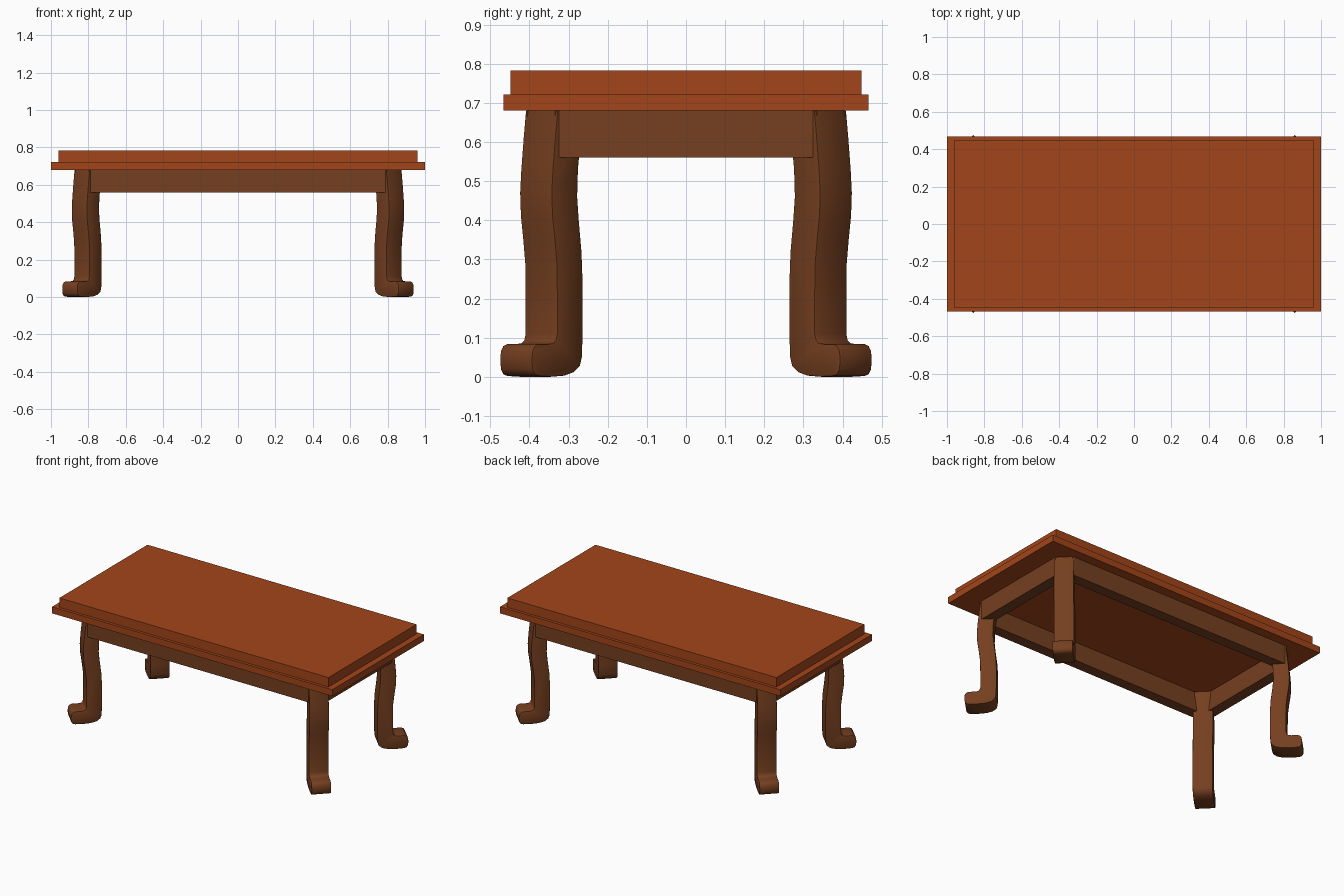
import bpy, bmesh, math

if "Cube" in bpy.data.objects:
    bpy.data.objects.remove(bpy.data.objects["Cube"])

def material(name, rgb):
    m = bpy.data.materials.new(name)
    m.diffuse_color = (*rgb, 1)
    m.use_nodes = True
    m.node_tree.nodes["Principled BSDF"].inputs["Base Color"].default_value = m.diffuse_color
    return m

RED_WOOD = material("red_wood", (0.36, 0.06, 0.01))
BROWN_WOOD = material("brown_wood", (0.18, 0.05, 0.014))

def add_object(name, bm, mat):
    bmesh.ops.recalc_face_normals(bm, faces=bm.faces)
    me = bpy.data.meshes.new(name)
    bm.to_mesh(me)
    bm.free()
    me.materials.append(mat)
    ob = bpy.data.objects.new(name, me)
    bpy.context.collection.objects.link(ob)
    return ob

def box(name, x0, x1, y0, y1, z0, z1, mat):
    bm = bmesh.new()
    bmesh.ops.create_cube(bm, size=1)
    for v in bm.verts:
        v.co = ((x0 + x1) / 2 + v.co.x * (x1 - x0),
                (y0 + y1) / 2 + v.co.y * (y1 - y0),
                (z0 + z1) / 2 + v.co.z * (z1 - z0))
    return add_object(name, bm, mat)

# Stepped table top
box("top_lower_slab", -1, 1, -0.467, 0.467, 0.68, 0.722, RED_WOOD)
box("top_upper_slab", -0.96, 0.96, -0.449, 0.449, 0.722, 0.783, RED_WOOD)

# Apron rails between the legs
OFF = 0.465            # x of a leg = y of a leg + OFF
A_IN, A_OUT, A_Z = 0.337, 0.406, 0.56
for s, n in ((-1, "front"), (1, "back")):
    ys = sorted((s * A_IN, s * A_OUT))
    box(n + "_apron", -OFF - 0.335, OFF + 0.335, *ys, A_Z, 0.68, BROWN_WOOD)
for s, n in ((-1, "left"), (1, "right")):
    xs = sorted((s * (A_IN + OFF), s * (A_OUT + OFF)))
    box(n + "_apron", *xs, -0.335, 0.335, A_Z, 0.68, BROWN_WOOD)

# Leg profile in the diagonal plane: (outward position, height)
PROFILE = [
    (0.369, 0.68), (0.375, 0.61), (0.381, 0.53), (0.384, 0.47), (0.382, 0.41),
    (0.376, 0.35), (0.371, 0.29), (0.370, 0.22), (0.370, 0.11), (0.373, 0.094),
    (0.380, 0.086), (0.392, 0.084), (0.417, 0.084), (0.427, 0.079),
    (0.433, 0.066), (0.435, 0.043), (0.433, 0.019), (0.427, 0.006),
    (0.417, 0.002), (0.385, 0.0), (0.350, 0.003), (0.326, 0.012),
    (0.311, 0.028), (0.306, 0.05), (0.304, 0.11), (0.304, 0.24),
    (0.307, 0.32), (0.314, 0.40), (0.318, 0.46), (0.316, 0.53),
    (0.309, 0.61), (0.303, 0.68)]
HALF = 0.041           # half width, measured along x and y

def leg(name, sx, sy):
    bm = bmesh.new()
    rings = []
    for k in (-HALF, HALF):
        rings.append([bm.verts.new((sx * (q + OFF + k), sy * (q - k), z))
                      for q, z in PROFILE])
    a, b = rings
    n = len(a)
    bm.faces.new(a)
    bm.faces.new(b)
    for i in range(n):
        j = (i + 1) % n
        bm.faces.new((a[i], a[j], b[j], b[i]))
    # slightly softened long edges
    rim = [e for e in bm.edges if any(len(f.verts) > 4 for f in e.link_faces)]
    bmesh.ops.recalc_face_normals(bm, faces=bm.faces)
    bmesh.ops.bevel(bm, geom=rim, offset=0.003, segments=2, affect='EDGES', profile=0.5)
    ob = add_object(name, bm, BROWN_WOOD)
    bpy.ops.object.select_all(action='DESELECT')
    ob.select_set(True)
    bpy.context.view_layer.objects.active = ob
    bpy.ops.object.shade_smooth_by_angle(angle=math.radians(40))

# Four diagonal legs
for sy, ny in ((-1, "front"), (1, "back")):
    for sx, nx in ((-1, "left"), (1, "right")):
        leg(f"{ny}_{nx}_leg", sx, sy)
